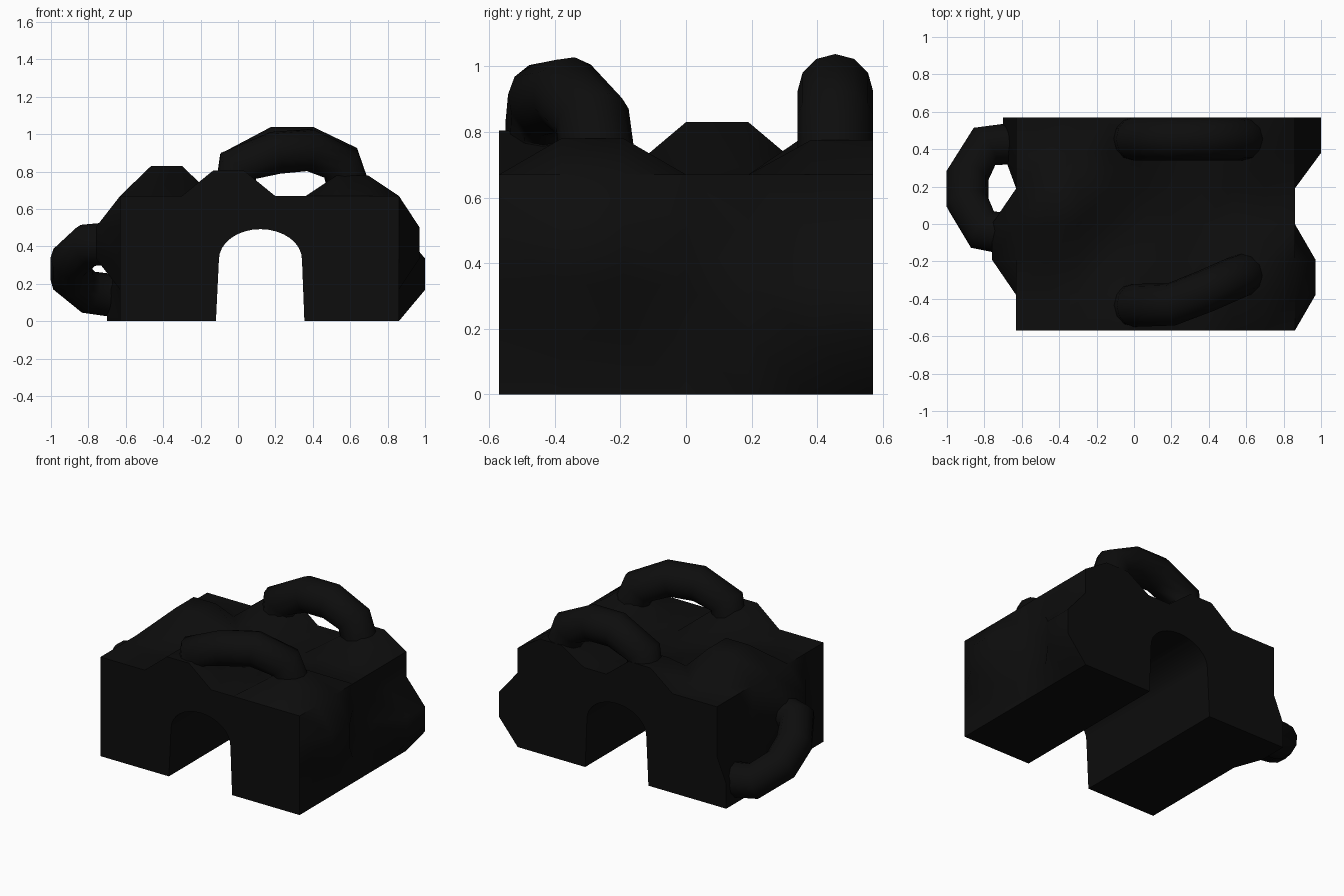
import bpy, bmesh, math
from mathutils import Vector

if "Cube" in bpy.data.objects:
    bpy.data.objects.remove(bpy.data.objects["Cube"])

black = bpy.data.materials.new("black_rubber")
black.diffuse_color = (0.004, 0.004, 0.004, 1)
black.use_nodes = True
black.node_tree.nodes["Principled BSDF"].inputs["Base Color"].default_value = black.diffuse_color

X0, X1, Y, H = -0.63, 0.86, 0.57, 0.67


def smooth(obj, angle):
    bpy.ops.object.select_all(action='DESELECT')
    obj.select_set(True)
    bpy.context.view_layer.objects.active = obj
    bpy.ops.object.shade_smooth_by_angle(angle=math.radians(angle))


# Block: a box cut into a regular 9 x 6 x 4 grid
bm = bmesh.new()
bmesh.ops.create_cube(bm, size=1)
for v in bm.verts:
    v.co = (X0 + (v.co.x + 0.5) * (X1 - X0), v.co.y * 2 * Y, (v.co.z + 0.5) * H)
for axis, (lo, hi, n) in enumerate([(X0, X1, 9), (-Y, Y, 6), (0, H, 4)]):
    for i in range(1, n):
        p = Vector((0, 0, 0))
        p[axis] = lo + (hi - lo) * i / n
        normal = Vector((0, 0, 0))
        normal[axis] = 1
        bmesh.ops.bisect_plane(bm, geom=bm.verts[:] + bm.edges[:] + bm.faces[:],
                               plane_co=p, plane_no=normal)

# Raised pads: axis, old level, new level, range on the two other axes
pads = [
    (2, H, 0.83, (-0.48, -0.28), (-0.02, 0.21)),
    (2, H, 0.80, (-0.15, 0.05), (0.36, 0.6)),
    (2, H, 0.775, (0.51, 0.71), (0.36, 0.6)),
    (2, H, 0.805, (-0.15, 0.05), (-0.6, -0.36)),
    (2, H, 0.78, (0.51, 0.71), (-0.4, -0.17)),
    (0, X1, 1.0, (0.36, 0.6), (0.15, 0.35)),
    (0, X1, 0.97, (-0.4, -0.17), (0.32, 0.52)),
    (0, X0, -0.76, (-0.21, 0.02), (0.32, 0.52)),
    (0, X0, -0.70, (0.36, 0.6), (-0.02, 0.19)),
]
for axis, old, new, ra, rb in pads:
    a, b = [i for i in range(3) if i != axis]
    for v in bm.verts:
        if (abs(v.co[axis] - old) < 1e-3 and ra[0] < v.co[a] < ra[1]
                and rb[0] < v.co[b] < rb[1]):
            v.co[axis] = new
bmesh.ops.recalc_face_normals(bm, faces=bm.faces[:])
mesh = bpy.data.meshes.new("block")
bm.to_mesh(mesh)
bm.free()
block = bpy.data.objects.new("block", mesh)
bpy.context.collection.objects.link(block)
mesh.materials.append(black)

# Arched tunnel cut front to back
profile = [(-0.121, -0.1), (-0.118, 0)]
for i in range(17):
    t = math.pi * (1 - i / 16)
    profile.append((0.12 + 0.222 * math.cos(t), 0.33 + 0.162 * math.sin(t)))
profile += [(0.355, 0), (0.36, -0.1)]
bm = bmesh.new()
face = bm.faces.new([bm.verts.new((x, -0.8, z)) for x, z in profile])
ext = bmesh.ops.extrude_face_region(bm, geom=[face])
for v in ext["geom"]:
    if isinstance(v, bmesh.types.BMVert):
        v.co.y = 0.8
bmesh.ops.recalc_face_normals(bm, faces=bm.faces[:])
cm = bpy.data.meshes.new("tunnel_cutter")
bm.to_mesh(cm)
bm.free()
cm.materials.append(black)
cutter = bpy.data.objects.new("tunnel_cutter", cm)
bpy.context.collection.objects.link(cutter)
mod = block.modifiers.new("tunnel", 'BOOLEAN')
mod.operation = 'DIFFERENCE'
mod.solver = 'EXACT'
mod.object = cutter
bpy.context.view_layer.objects.active = block
bpy.ops.object.modifier_apply(modifier=mod.name)
bpy.data.objects.remove(cutter)
smooth(block, 50)


# Bent tube handles
def handle(name, points, radius=0.115):
    cu = bpy.data.curves.new(name, 'CURVE')
    cu.dimensions = '3D'
    cu.bevel_depth = radius
    cu.bevel_resolution = 4
    cu.use_fill_caps = True
    sp = cu.splines.new('POLY')
    sp.points.add(len(points) - 1)
    for p, co in zip(sp.points, points):
        p.co = (*co, 1)
    cu.materials.append(black)
    ob = bpy.data.objects.new(name, cu)
    bpy.context.collection.objects.link(ob)
    bpy.ops.object.select_all(action='DESELECT')
    ob.select_set(True)
    bpy.context.view_layer.objects.active = ob
    bpy.ops.object.convert(target='MESH')
    smooth(bpy.context.object, 60)


handle("back_handle", [(-0.01, 0.455, 0.68), (0.0, 0.455, 0.83), (0.2, 0.455, 0.925),
                       (0.38, 0.455, 0.925), (0.55, 0.455, 0.85), (0.6, 0.455, 0.68)])
handle("front_handle", [(-0.01, -0.435, 0.68), (0.0, -0.435, 0.83), (0.2, -0.43, 0.9),
                        (0.38, -0.36, 0.915), (0.55, -0.285, 0.84), (0.6, -0.265, 0.68)])
handle("side_handle", [(-0.58, 0.435, 0.125), (-0.8, 0.415, 0.155), (-0.89, 0.26, 0.23),
                       (-0.89, 0.115, 0.325), (-0.81, -0.03, 0.405), (-0.62, -0.06, 0.42)])
